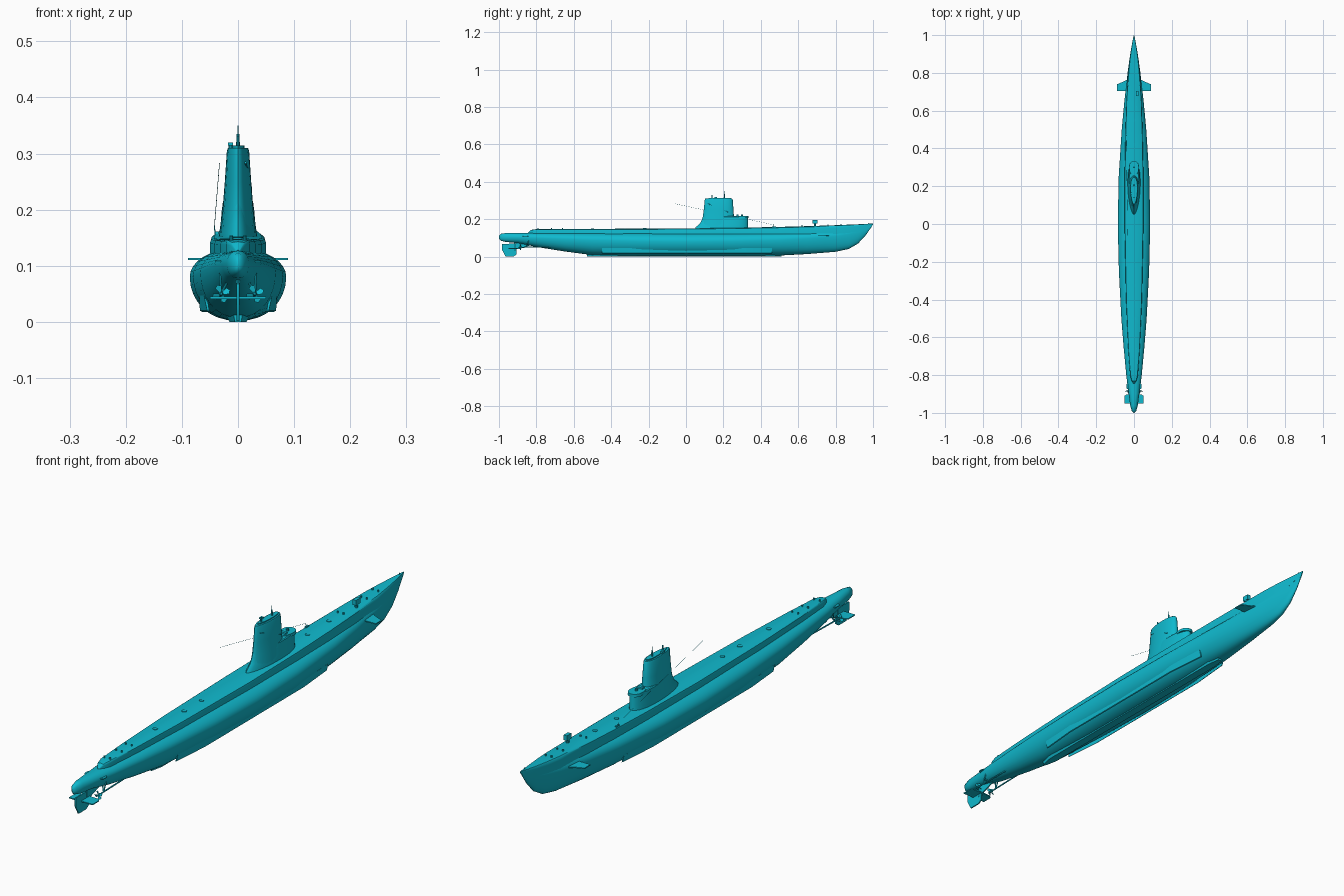
import bpy, bmesh, math
from mathutils import Vector

cube = bpy.data.objects.get("Cube")
if cube:
    bpy.data.objects.remove(cube, do_unlink=True)

teal = bpy.data.materials.new("teal paint")
teal.use_nodes = True
teal.diffuse_color = (0.005, 0.49, 0.62, 1)
teal.node_tree.nodes["Principled BSDF"].inputs["Base Color"].default_value = teal.diffuse_color


def finish(name, bm, angle=35):
    bmesh.ops.recalc_face_normals(bm, faces=bm.faces)
    mesh = bpy.data.meshes.new(name)
    bm.to_mesh(mesh)
    bm.free()
    mesh.shade_smooth()
    mesh.set_sharp_from_angle(angle=math.radians(angle))
    mesh.materials.append(teal)
    obj = bpy.data.objects.new(name, mesh)
    bpy.context.collection.objects.link(obj)
    return obj


def loft(name, rings, angle=35):
    """Skin closed rings of equal length and cap both ends."""
    bm = bmesh.new()
    loops = [[bm.verts.new(p) for p in ring] for ring in rings]
    n = len(loops[0])
    for a, b in zip(loops, loops[1:]):
        for i in range(n):
            j = (i + 1) % n
            bm.faces.new((a[i], a[j], b[j], b[i]))
    bm.faces.new(loops[0])
    bm.faces.new(loops[-1])
    return finish(name, bm, angle)


def rod(name, a, b, r, r2=None, sides=10):
    a, b = Vector(a), Vector(b)
    turn = (b - a).to_track_quat('Z', 'Y')
    def ring(c, rad):
        return [c + turn @ Vector((rad * math.cos(t), rad * math.sin(t), 0))
                for t in (2 * math.pi * i / sides for i in range(sides))]
    return loft(name, [ring(a, r), ring(b, r if r2 is None else r2)])


def plate(name, outline, offset):
    """Flat polygon thickened evenly about its plane."""
    d = Vector(offset) / 2
    return loft(name, [[Vector(p) - d for p in outline], [Vector(p) + d for p in outline]])


def box(name, x, y, z, sx, sy, sz):
    return plate(name, [(x + i * sx / 2, y + j * sy / 2, z)
                        for i, j in ((-1, -1), (1, -1), (1, 1), (-1, 1))], (0, 0, sz))


def mix(table, y):
    """Linear lookup in a table sorted by its first column."""
    for a, b in zip(table, table[1:]):
        if y <= b[0]:
            t = (y - a[0]) / (b[0] - a[0])
            return [p + (q - p) * t for p, q in zip(a[1:], b[1:])]
    return table[-1][1:]


# Main hull: y, half width, keel height, height of widest line, top height
stations = [
    (-1, .002, .095, .102, .11), (-.99, .012, .085, .103, .122), (-.96, .02, .078, .103, .127),
    (-.9, .028, .073, .103, .127), (-.8, .041, .052, .1, .127), (-.65, .055, .028, .094, .128),
    (-.5, .067, .008, .088, .129), (-.25, .08, .003, .082, .13), (0, .086, .002, .08, .13),
    (.25, .081, .002, .082, .13), (.5, .065, .006, .088, .132), (.65, .051, .014, .096, .136),
    (.8, .034, .026, .108, .146), (.87, .0245, .041, .12, .15), (.92, .0165, .07, .132, .155),
    (.96, .009, .113, .145, .16), (.995, .0025, .163, .166, .17)]


def hull_ring(y, w, low, mid, top):
    ring = []
    for i in range(32):
        t = 2 * math.pi * i / 32
        c, s = math.cos(t), math.sin(t)
        x = w * math.copysign(abs(c) ** .9, c)
        ring.append((x, y, mid + s * ((top - mid) if s > 0 else (mid - low))))
    return ring


loft("hull", [hull_ring(*s) for s in stations], 50)

# Deck casing: y, half width, base height, deck height
deck = [
    (-.845, .003, .115, .127), (-.83, .013, .115, .142), (-.8, .021, .113, .146),
    (-.65, .031, .11, .147), (-.4, .042, .11, .148), (0, .05, .11, .15), (.3, .049, .11, .154),
    (.5, .045, .11, .158), (.65, .04, .11, .162), (.8, .032, .108, .167), (.87, .024, .112, .17),
    (.92, .0165, .128, .172), (.96, .0095, .145, .174), (1, .001, .17, .176)]


def deck_ring(y, w, low, top):
    edge = (top - low) * .12
    half = [(w, low), (w, top - 2 * edge), (w * .96, top - edge * .6), (w * .86, top - edge * .1)]
    right = half + [(0, top + .001)]
    left = [(-x, z) for x, z in reversed(half)]
    return [(x, y, z) for x, z in right + left]


loft("deck_casing", [deck_ring(*s) for s in deck])


def deck_top(y):
    return mix(deck, y)[2]


# Ballast keel
loft("ballast_keel", [[(-w, y, .014), (-w * .7, y, 0), (w * .7, y, 0), (w, y, .014)]
                      for y, w in ((-.53, .008), (-.48, .022), (.46, .022), (.51, .012))])

# Conning tower, stacked from outlines with round noses and pointed tails
def fin_ring(z, aft, fore, w):
    ring, widest = [], fore - (fore - aft) * .4
    for i in range(28):
        t = 2 * math.pi * i / 28
        c, s = math.cos(t), math.sin(t)
        if c >= 0:
            ring.append((w * s, widest + (fore - widest) * c ** .8, z))
        else:
            ring.append((w * math.copysign(abs(s) ** 1.25, s), widest + (widest - aft) * c, z))
    return ring


loft("tower_base", [fin_ring(*s) for s in (
    (.14, .045, .333, .034), (.158, .052, .332, .0335), (.175, .073, .331, .031),
    (.198, .085, .331, .029), (.213, .09, .33, .027), (.216, .094, .327, .024))])
loft("tower_fin", [fin_ring(*s) for s in (
    (.15, .07, .262, .032), (.2, .088, .257, .0275), (.25, .095, .254, .0235),
    (.303, .1, .25, .02), (.31, .103, .247, .018))])
loft("bridge_rim", [fin_ring(z, .25, .333, w) for z, w in ((.207, .0265), (.218, .0255))])
loft("tower_cap", [fin_ring(z, .12, .24, .012) for z in (.305, .314)])

# Masts and bridge fittings
rod("main_periscope", (0, .205, .3), (0, .205, .335), .004, .0025)
rod("thin_aerial", (0, .205, .33), (0, .205, .35), .0009)
rod("aft_periscope", (0, .14, .3), (0, .14, .33), .003)
rod("snorkel_mast", (-.013, .16, .3), (-.013, .16, .32), .0042)
box("snorkel_head", -.013, .16, .317, .009, .014, .006)
rod("bridge_post", (0, .3, .21), (0, .3, .226), .005)
box("bridge_windscreen", 0, .275, .219, .024, .012, .01)

# Sloping rail on the tower
rod("tower_rail", (.0135, .115, .284), (.0235, .225, .238), .0018)

# Aerial wire
rod("aerial_wire", (-.033, -.06, .283), (-.042, .47, .17), .0005, sides=4)
rod("aerial_post", (-.04, .47, .145), (-.042, .47, .171), .001)

# Paired parts
for side, s in (("left", 1), ("right", -1)):
    plate(side + "_bow_plane", [(s * .025, .705, .112), (s * .089, .705, .112),
          (s * .089, .74, .112), (s * .06, .752, .112), (s * .025, .77, .112)], (0, 0, .004))
    plate(side + "_stern_plane", [(0, -.95, .043), (s * .05, -.95, .043),
          (s * .05, -.91, .043), (s * .04, -.902, .043), (0, -.9, .043)], (0, 0, .004))
    loft(side + "_bilge_keel", [[(s * a, y, .045), (s * b, y, .018), (s * (b + .004), y, .02),
         (s * (a + .006), y, .047)]
         for y, a, b in ((-.45, .055, .051), (-.3, .063, .064), (.3, .063, .064), (.46, .054, .05))])
    # Propeller shaft, bracket, hub and blades
    hub = Vector((s * .03, -.885, .05))
    rod(side + "_shaft", (s * .026, -.66, .052), hub, .0028)
    rod(side + "_shaft_strut", hub + Vector((0, .03, 0)), (s * .012, -.84, .085), .0022)
    rod(side + "_outer_strut", hub + Vector((0, .03, 0)), (s * .032, -.84, .09), .0022)
    rod(side + "_propeller_hub", hub + Vector((0, .007, 0)), hub - Vector((0, .013, 0)), .005, .002)
    for k in range(4):
        a = k * math.pi / 2 + .4
        out = Vector((math.cos(a), 0, math.sin(a)))
        across = out.cross(Vector((0, 1, 0))) * .006 + Vector((0, .003, 0))
        plate(side + "_propeller_blade", [hub + out * .003 - across * .4, hub + out * .013 - across,
              hub + out * .017, hub + out * .013 + across, hub + out * .003 + across * .4],
              (0, .001, 0))
    # Propeller guard on the tail
    plate(side + "_tail_guard", [(s * .02, -.88, .108), (s * .041, -.87, .108),
          (s * .041, -.85, .108), (s * .02, -.83, .108)], (0, 0, .003))
    # Mooring bollards
    for y in (-.79, -.72, -.66, .62, .76, .83):
        x = s * min(.012, mix(deck, y)[0] * .55)
        rod(side + "_bollard", (x, y, deck_top(y) - .003), (x, y, deck_top(y) + .007), .0028)

# Rudder and its support
plate("rudder", [(0, -.905, .07), (0, -.905, .012), (0, -.92, .002), (0, -.965, .002),
                 (0, -.983, .035), (0, -.983, .068)], (.005, 0, 0))
rod("rudder_post", (0, -.915, .03), (0, -.915, .095), .004)
plate("tail_skeg", [(0, -.91, .09), (0, -.91, .04), (0, -.895, .04), (0, -.82, .065),
                    (0, -.8, .09)], (.005, 0, 0))

# Sonar head and deck fittings
rod("sonar_post", (.018, .69, .155), (.018, .69, .18), .006)
box("sonar_head", .018, .69, .186, .014, .026, .02)
for y in (-.5, -.325, -.22, .42, .55):
    rod("deck_hatch", (0, y, deck_top(y) - .003), (0, y, deck_top(y) + .003), .009, sides=16)
box("port_cleat", -.038, .47, .157, .006, .02, .008)
rod("jackstaff", (0, .975, .168), (0, .975, .181), .0015)
